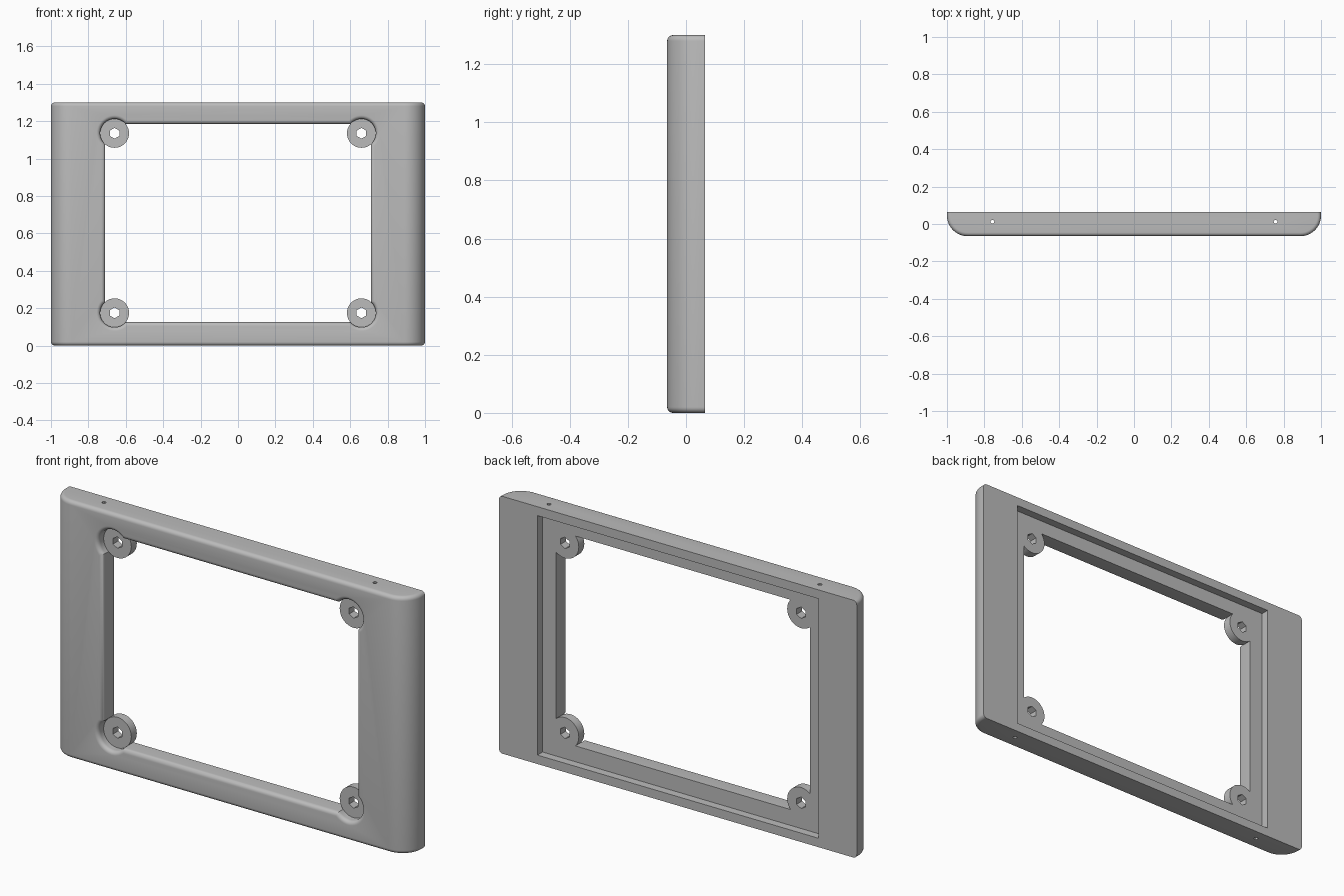
import bpy, bmesh, math
from math import sin, cos, pi, acos

if "Cube" in bpy.data.objects:
    bpy.data.objects.remove(bpy.data.objects["Cube"])

HEIGHT, FRONT, BACK = 1.30, -0.065, 0.065
FILLET = 0.02
FLOOR = 0.024             # y of the rear recess floor
BOSS_R = 0.077
OPEN_X, OPEN_Z = 0.71, 0.53   # half size of the opening
INSET = 0.05              # boss centre to opening edge
STEPS = 6

grey = bpy.data.materials.new("plain grey")
grey.use_nodes = True
grey.diffuse_color = (0.5, 0.5, 0.5, 1)
grey.node_tree.nodes["Principled BSDF"].inputs["Base Color"].default_value = (0.5, 0.5, 0.5, 1)


def loft(name, rings):
    """Solid skinned through rings of equal point count."""
    bm = bmesh.new()
    rows = [[bm.verts.new(p) for p in ring] for ring in rings]
    n = len(rows[0])
    for a, b in zip(rows, rows[1:]):
        for i in range(n):
            j = (i + 1) % n
            bm.faces.new((a[i], a[j], b[j], b[i]))
    bm.faces.new(rows[0])
    bm.faces.new(rows[-1])
    bmesh.ops.recalc_face_normals(bm, faces=bm.faces)
    mesh = bpy.data.meshes.new(name)
    bm.to_mesh(mesh)
    bm.free()
    mesh.materials.append(grey)
    obj = bpy.data.objects.new(name, mesh)
    bpy.context.collection.objects.link(obj)
    return obj


def rod(name, centre, radius, axis, start, end, sides):
    """Cylinder or prism along y or z."""
    rings = []
    for h in (start, end):
        pts = []
        for i in range(sides):
            a = pi / 2 + 2 * pi * i / sides
            u, v = centre[0] + radius * cos(a), centre[1] + radius * sin(a)
            pts.append((u, h, v) if axis == "y" else (u, v, h))
        rings.append(pts)
    return loft(name, rings)


def activate(obj):
    bpy.ops.object.select_all(action="DESELECT")
    obj.select_set(True)
    bpy.context.view_layer.objects.active = obj


def cut(obj, cutter):
    mod = obj.modifiers.new("cut", "BOOLEAN")
    mod.operation, mod.solver, mod.object = "DIFFERENCE", "EXACT", cutter
    cutter.hide_render = True
    activate(obj)
    bpy.ops.object.modifier_apply(modifier=mod.name)
    bpy.data.objects.remove(cutter)


def body_ring(t, z):
    """Plan section with large rounded front corners, inset by t."""
    radius = 0.11
    half = [(1 - t, BACK)]
    for i in range(13):
        a = pi / 2 * i / 12
        half.append((1 - radius + (radius - t) * cos(a),
                     FRONT + radius - (radius - t) * sin(a)))
    pts = half + [(-x, y) for x, y in reversed(half)]
    return [(x, y, z) for x, y in pts]


def opening_ring(d, y):
    """Rectangle with round pockets at the corners, grown by d."""
    r, h = BOSS_R + d, INSET + d
    spread = acos(h / r)
    pts = []
    for quarter, (sx, sz) in enumerate(((1, 1), (-1, 1), (-1, -1), (1, -1))):
        cx, cz = sx * (OPEN_X - INSET), sz * (OPEN_Z - INSET)
        for i in range(25):
            a = quarter * pi / 2 - spread + (pi / 2 + 2 * spread) * i / 24
            pts.append((cx + r * cos(a), y, MID + cz + r * sin(a)))
    return pts


MID = 0.655   # height of the opening centre

# Frame body with filleted ends
curve = [pi / 2 * i / STEPS for i in range(STEPS + 1)]
ends = [(FILLET * (1 - sin(a)), FILLET * (1 - cos(a))) for a in curve]
rings = [body_ring(t, z) for t, z in ends]
rings += [body_ring(t, HEIGHT - z) for t, z in reversed(ends)]
frame = loft("frame", rings)

# Window opening with a rounded front lip
lip = [opening_ring(FILLET, -0.1)]
lip += [opening_ring(FILLET * (1 - sin(a)), FRONT + FILLET * (1 - cos(a))) for a in curve]
lip.append(opening_ring(0, 0.1))
cut(frame, loft("opening_cutter", lip))

# Rear recess
cut(frame, loft("recess_cutter", [
    [(x, y, z) for x, z in ((-0.785, 0.045), (0.785, 0.045), (0.785, 1.255), (-0.785, 1.255))]
    for y in (FLOOR, 0.1)]))

# Pin holes running the full height
for x in (-0.757, 0.757):
    cut(frame, rod("pin_cutter", (x, 0.012), 0.01, "z", -0.1, HEIGHT + 0.1, 12))

parts = [frame]

# Screw bosses in the corners
for sx, side in ((1, "left"), (-1, "right")):
    for sz, level in ((1, "upper"), (-1, "lower")):
        centre = (sx * (OPEN_X - INSET), MID + sz * (OPEN_Z - INSET))
        boss = rod(f"{level}_{side}_screw_boss", centre, BOSS_R + 0.0005, "y", -0.02, FLOOR, 48)
        cut(boss, rod("screw_cutter", centre, 0.029, "y", -0.1, 0.1, 6))
        parts.append(boss)

for part in parts:
    activate(part)
    bpy.ops.object.shade_smooth_by_angle(angle=math.radians(30))
